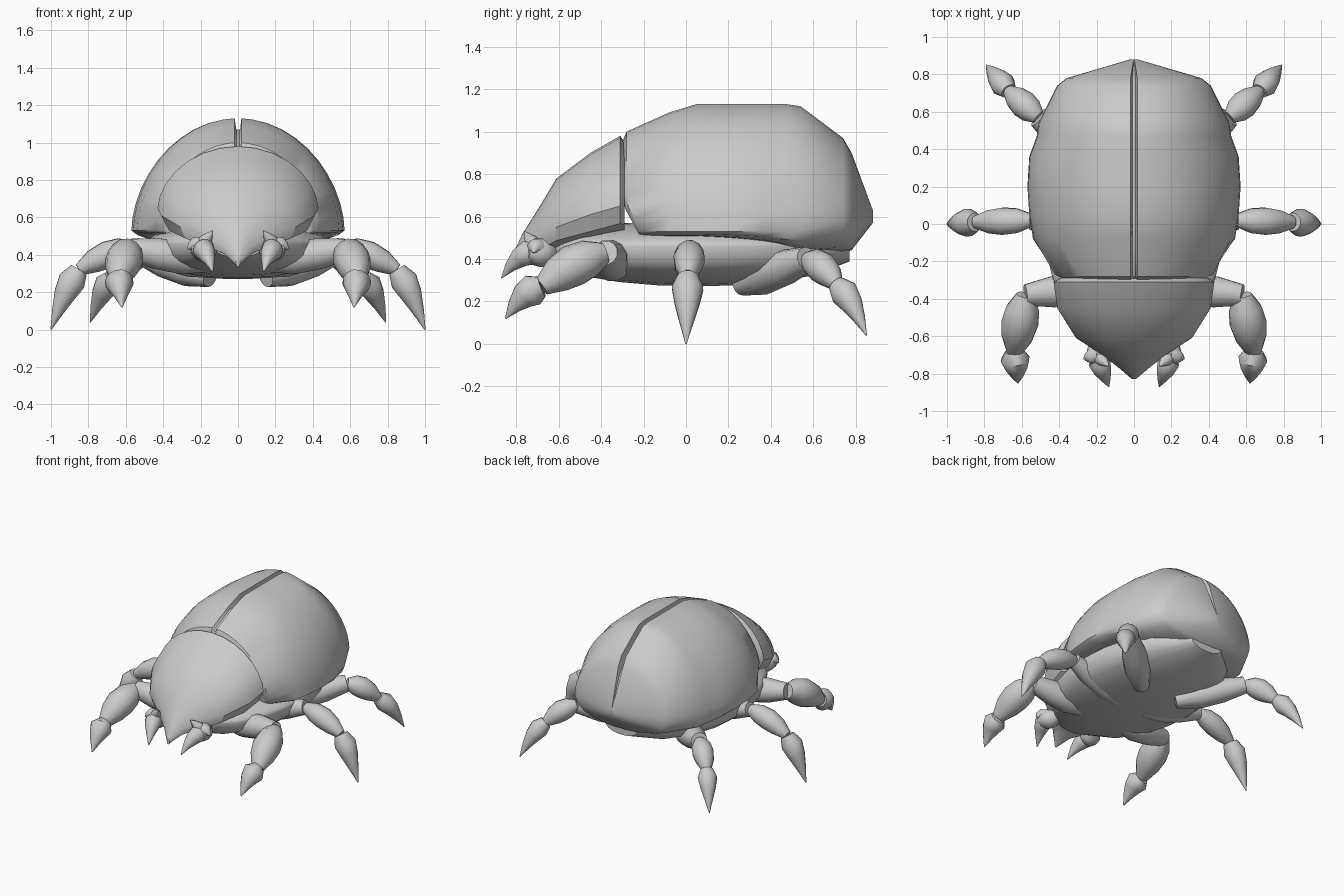
import bpy
import bmesh
import math
from mathutils import Vector

cube = bpy.data.objects.get("Cube")
if cube:
    bpy.data.objects.remove(cube, do_unlink=True)

shade = (0.6, 0.6, 0.6, 1)
grey = bpy.data.materials.new("plain grey")
grey.use_nodes = True
grey.diffuse_color = shade
grey.node_tree.nodes["Principled BSDF"].inputs["Base Color"].default_value = shade


def loft(name, rings, angle):
    """Skin a list of equal closed rings and cap both ends."""
    bm = bmesh.new()
    loops = [[bm.verts.new(point) for point in ring] for ring in rings]
    for near, far in zip(loops, loops[1:]):
        for i in range(len(near)):
            bm.faces.new((near[i - 1], near[i], far[i], far[i - 1]))
    bm.faces.new(loops[0])
    bm.faces.new(loops[-1])
    bmesh.ops.recalc_face_normals(bm, faces=bm.faces)
    mesh = bpy.data.meshes.new(name)
    bm.to_mesh(mesh)
    bm.free()
    mesh.materials.append(grey)
    obj = bpy.data.objects.new(name, mesh)
    bpy.context.collection.objects.link(obj)
    bpy.ops.object.select_all(action='DESELECT')
    obj.select_set(True)
    bpy.context.view_layer.objects.active = obj
    bpy.ops.object.shade_smooth_by_angle(angle=math.radians(angle))


def body_ring(y, width, low, mid, top, groove=0.0, steps=11):
    """Cross-section: a dome above mid, a shallow bowl below it."""
    dome = []
    for i in range(steps):
        t = math.pi / 2 * i / steps
        dome.append((width * math.cos(t), mid + (top - mid) * math.sin(t) ** 1.12))
    ridge = [(0, top)]
    if groove:
        lip = min(0.018, width * 0.1)
        ridge = [(lip, top), (lip / 2, top - groove), (-lip / 2, top - groove), (-lip, top)]
    bowl = []
    for i in range(1, steps):
        t = math.pi * i / steps
        bowl.append((-width * math.cos(t), mid - (mid - low) * math.sin(t) ** 0.7))
    outline = dome + ridge + [(-x, z) for x, z in reversed(dome)] + bowl
    return [Vector((x, y, z)) for x, z in outline]


# Radius along each kind of limb segment, evenly spaced from root to end
HIP = (0.6, 1, 0.95, 0.65)
SHANK = (0.5, 0.9, 1, 0.85, 0.45)
CLAW = (0.65, 1, 0.8, 0.45, 0.04)


def limb(name, start, end, radius, profile, bow=0.0, sides=12):
    """Tapered segment with an upward bow, built on both sides of the body."""
    start, end = Vector(start), Vector(end)
    last = len(profile) - 1
    spine = []
    for i in range(last + 1):
        lift = Vector((0, 0, bow * math.sin(math.pi * i / last)))
        spine.append(start.lerp(end, i / last) + lift)
    rings = []
    for i, centre in enumerate(spine):
        axis = (spine[min(i + 1, last)] - spine[max(i - 1, 0)]).normalized()
        u = axis.cross(Vector((0.3, 0.2, 1))).normalized() * radius * profile[i]
        v = axis.cross(u)
        turns = [math.tau * k / sides for k in range(sides)]
        rings.append([centre + u * math.cos(a) + v * math.sin(a) for a in turns])
    loft("left_" + name, rings, 50)
    flipped = [[Vector((-p.x, p.y, p.z)) for p in ring] for ring in rings]
    loft("right_" + name, flipped, 50)


# Wing case: y, half width, underside, crest
shell = [
    (-0.3, 0.4, 0.5, 0.95),
    (-0.28, 0.44, 0.5, 1),
    (-0.08, 0.54, 0.5, 1.09),
    (0.05, 0.56, 0.5, 1.13),
    (0.2, 0.57, 0.49, 1.13),
    (0.36, 0.56, 0.47, 1.13),
    (0.47, 0.52, 0.44, 1.13),
    (0.54, 0.51, 0.42, 1.12),
    (0.74, 0.41, 0.43, 0.97),
    (0.78, 0.36, 0.44, 0.9),
    (0.88, 0.02, 0.57, 0.63),
]
rings = []
for y, width, low, top in shell:
    mid = 0.53 + max(0, y - 0.5) * 0.18
    # The seam between the wings opens wide behind the shoulders
    groove = min(0.08, (top - mid) * 0.2) if y > 0 else 0.02
    ring = body_ring(y, width, low, mid, top, groove)
    # Sweep the lower front corner backward
    if y < -0.2:
        for point in ring:
            point.y += max(0, 0.66 - point.z) * 0.55
    rings.append(ring)
loft("wing_case", rings, 40)

# Helmet-like front shield down to the snout: y, half width, widest height, crest
shield = [
    (-0.29, 0.4, 0.64, 0.95),
    (-0.31, 0.43, 0.65, 0.98),
    (-0.45, 0.41, 0.61, 0.9),
    (-0.61, 0.31, 0.55, 0.78),
    (-0.7, 0.17, 0.48, 0.63),
    (-0.77, 0.08, 0.43, 0.52),
    (-0.83, 0.01, 0.36, 0.39),
]
loft("front_shield", [body_ring(y, width, mid - 0.02 - width * 0.3, mid, top, steps=7)
                      for y, width, mid, top in shield], 25)

# Underside: a long keel that narrows and rises toward both ends
rings = []
for i in range(9):
    t = i / 4 - 1
    fullness = (1 - 0.93 * t * t) ** 0.5
    rings.append(body_ring(0.05 + 0.72 * t, 0.49 * fullness, 0.43 - 0.16 * fullness,
                           0.46, 0.48 + 0.1 * fullness))
loft("belly", rings, 40)

# Legs: body joint, knee, ankle, tip, then hip, shank and claw thickness
legs = {
    "front": ((0.15, -0.33, 0.36), (0.58, -0.38, 0.43), (0.64, -0.68, 0.27), (0.62, -0.85, 0.12),
              0.09, 0.1, 0.078),
    "middle": ((0.1, -0.04, 0.32), (0.55, 0.02, 0.44), (0.85, 0.01, 0.32), (1, 0, 0),
               0.08, 0.075, 0.076),
    "hind": ((0.15, 0.26, 0.28), (0.51, 0.57, 0.4), (0.67, 0.71, 0.28), (0.79, 0.85, 0.04),
             0.09, 0.075, 0.068),
}
for name, (root, knee, ankle, tip, hip_size, shank_size, claw_size) in legs.items():
    limb(name + "_hip", root, knee, hip_size, HIP)
    limb(name + "_leg", knee, ankle, shank_size, SHANK, bow=0.02)
    limb(name + "_claw", ankle, tip, claw_size, CLAW, bow=0.03)

# Jaws: a knuckle, a long forward fang and two short spikes
knuckle = (0.2, -0.7, 0.44)
limb("jaw_knuckle", (0.15, -0.62, 0.43), (0.22, -0.75, 0.43), 0.07, SHANK)
limb("jaw_fang", knuckle, (0.135, -0.87, 0.31), 0.06, CLAW, bow=0.03)
limb("jaw_inner_spike", knuckle, (0.135, -0.76, 0.53), 0.04, CLAW)
limb("jaw_outer_spike", knuckle, (0.27, -0.72, 0.43), 0.05, CLAW, bow=0.02)
